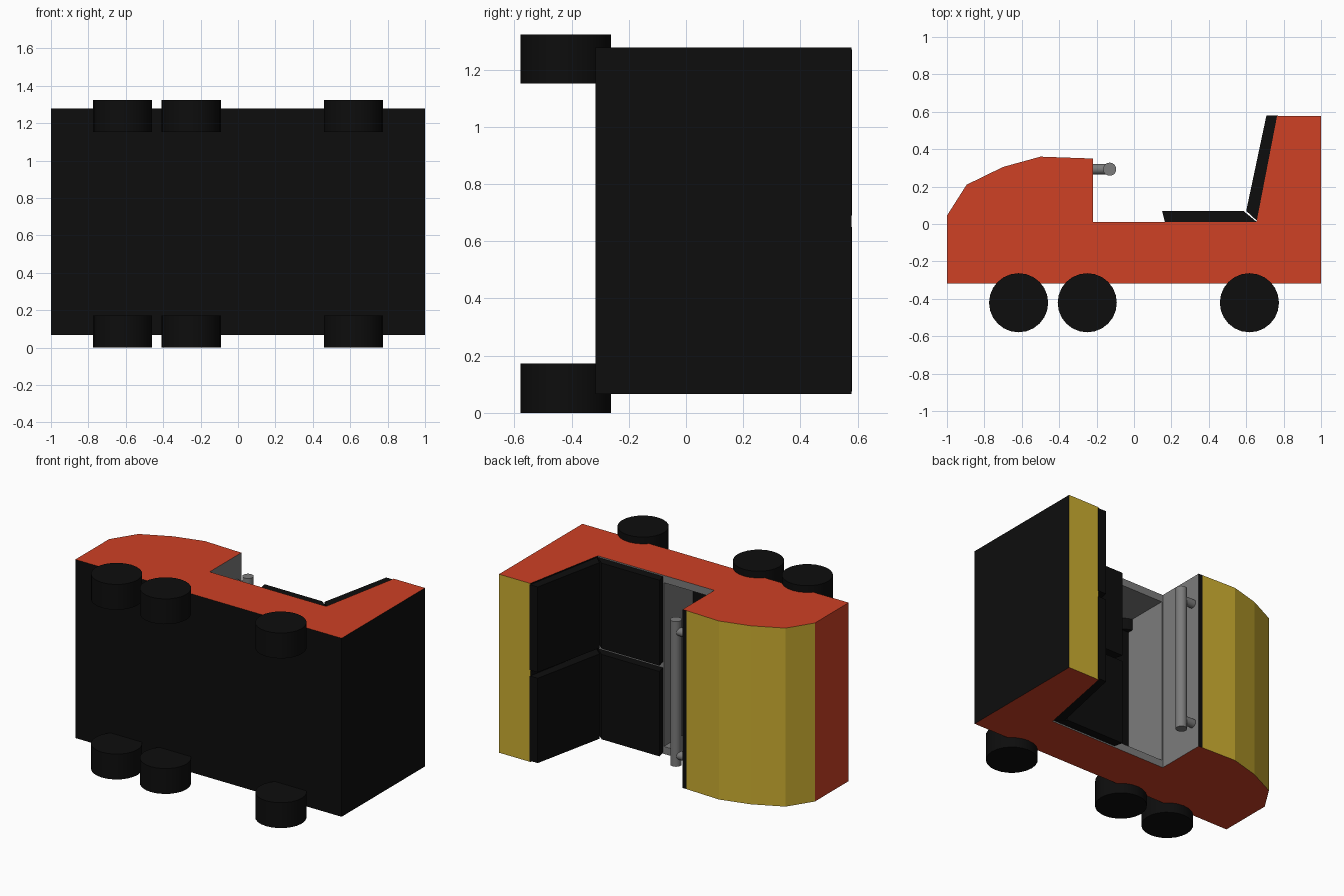
import bpy, bmesh, math
from mathutils import Vector

if "Cube" in bpy.data.objects:
    bpy.data.objects.remove(bpy.data.objects["Cube"])

def material(name, rgb):
    m = bpy.data.materials.new(name)
    m.diffuse_color = (*rgb, 1)
    m.use_nodes = True
    m.node_tree.nodes["Principled BSDF"].inputs["Base Color"].default_value = m.diffuse_color
    return m

RED = material("orange red paint", (0.62, 0.052, 0.018))
YELLOW = material("yellow paint", (0.60, 0.42, 0.03))
BLACK = material("black rubber", (0.004, 0.004, 0.004))
GRAY = material("gray metal", (0.2, 0.2, 0.2))
MATS = [RED, YELLOW, BLACK, GRAY]

def prism(name, pts, z0, z1, rule):
    """Extrude an xy profile along z; rule(normal, centre) gives the material slot."""
    bm = bmesh.new()
    face = bm.faces.new([bm.verts.new((x, y, z0)) for x, y in pts])
    ext = bmesh.ops.extrude_face_region(bm, geom=[face])
    top = [v for v in ext["geom"] if isinstance(v, bmesh.types.BMVert)]
    bmesh.ops.translate(bm, verts=top, vec=(0, 0, z1 - z0))
    bmesh.ops.recalc_face_normals(bm, faces=bm.faces)
    bm.normal_update()
    for f in bm.faces:
        f.material_index = rule(f.normal, f.calc_center_median())
    me = bpy.data.meshes.new(name)
    bm.to_mesh(me)
    bm.free()
    for m in MATS:
        me.materials.append(m)
    ob = bpy.data.objects.new(name, me)
    bpy.context.collection.objects.link(ob)
    return ob

def rod(name, a, b, r, mat, sides=24):
    a, b = Vector(a), Vector(b)
    d = b - a
    bpy.ops.mesh.primitive_cylinder_add(vertices=sides, radius=r, depth=d.length,
        location=(a + b) / 2, rotation=d.to_track_quat('Z', 'Y').to_euler())
    ob = bpy.context.object
    ob.name = name
    ob.data.materials.append(mat)
    bpy.ops.object.shade_smooth_by_angle(angle=math.radians(30))
    return ob

Z0, Z1 = 0.066, 1.278

# Body: side profile with hood, flat floor and tall rear
def body_rule(n, c):
    if abs(n.z) > 0.5 or n.x < -0.95 and c.x < -0.9:
        return 0                       # side panels and nose
    if n.y < -0.5 or c.x > 0.9 and n.x > 0.5:
        return 2                       # underside and back
    if c.x < -0.25 or c.y > 0.5:
        return 1                       # hood and rear top
    if c.y > 0.34:
        return 2                       # trim at the hood edge
    return 2 if c.x > 0.5 else 3       # behind seat / dash and floor

body = prism("body", [(-1, -0.317), (1, -0.317), (1, 0.578), (0.765, 0.578), (0.655, 0.01),
    (-0.22, 0.01), (-0.22, 0.35), (-0.25, 0.351), (-0.5, 0.36), (-0.7, 0.305),
    (-0.895, 0.21), (-1, 0.045)], Z0, Z1, body_rule)

# Deep footwell cut between dash and seat
well = prism("footwell_cutter", [(-0.212, -0.305), (0.16, -0.305), (0.16, 0.2), (-0.212, 0.2)],
             Z0 + 0.05, Z1 - 0.05, lambda n, c: 2 if n.y < -0.5 else 3)
well.hide_render = True
well.hide_set(True)
cut = body.modifiers.new("footwell", 'BOOLEAN')
cut.operation = 'DIFFERENCE'
cut.solver = 'EXACT'
cut.object = well

# Two seats side by side with a narrow gap
for side, a, b in (("lower", Z0 + 0.008, 0.65), ("upper", 0.69, Z1 - 0.008)):
    prism(side + "_seat_cushion", [(0.165, 0.012), (0.655, 0.012), (0.585, 0.07), (0.15, 0.07)],
          a, b, lambda n, c: 2)
    prism(side + "_seat_back", [(0.66, 0.015), (0.77, 0.58), (0.708, 0.58), (0.6, 0.07)],
          a, b, lambda n, c: 2)

# Grab bar on two stems
rod("grab_bar", (-0.13, 0.293, 0.18), (-0.13, 0.293, 1.165), 0.035, GRAY)
for i, z in enumerate((0.25, 1.09)):
    rod(f"grab_bar_stem_{i}", (-0.225, 0.293, z), (-0.13, 0.293, z), 0.028, GRAY)

# Six wheels
for i, x in enumerate((-0.617, -0.25, 0.617)):
    for side, a, b in (("lower", 0, 0.172), ("upper", 1.152, 1.324)):
        rod(f"{side}_wheel_{i}", (x, -0.421, a), (x, -0.421, b), 0.158, BLACK)
